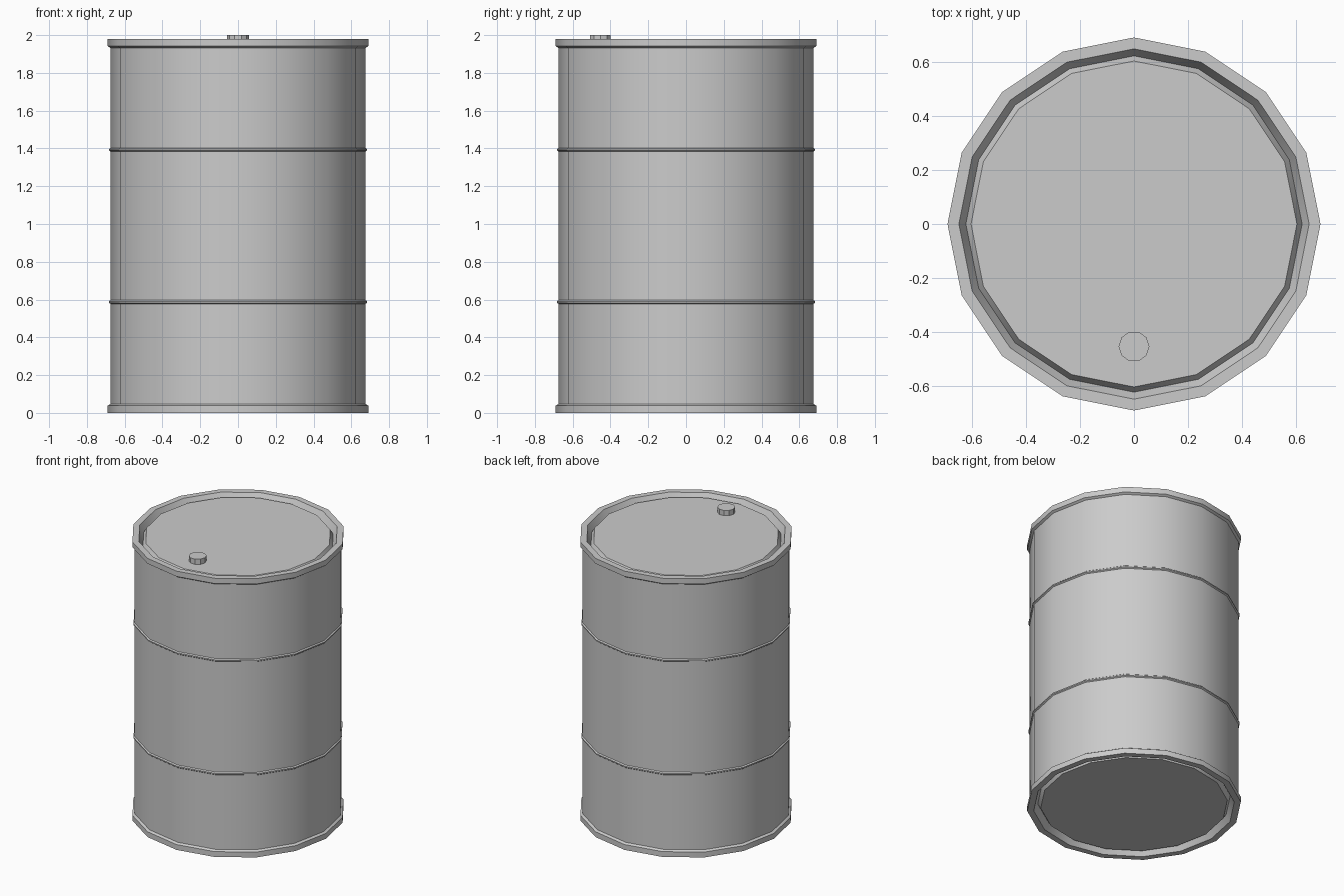
import bpy, bmesh
from math import cos, sin, pi

if "Cube" in bpy.data.objects:
    bpy.data.objects.remove(bpy.data.objects["Cube"])


def lathe(name, profile, sides, center=(0, 0)):
    """Revolve an (r, z) profile, listed bottom to top, and cap both ends."""
    cx, cy = center
    bm = bmesh.new()
    rings = [[bm.verts.new((cx + r * cos(2 * pi * i / sides),
                            cy + r * sin(2 * pi * i / sides), z))
              for i in range(sides)] for r, z in profile]
    for a, b in zip(rings, rings[1:]):
        for i in range(sides):
            j = (i + 1) % sides
            bm.faces.new((a[i], a[j], b[j], b[i]))
    bm.faces.new(rings[0][::-1])
    bm.faces.new(rings[-1])
    bmesh.ops.recalc_face_normals(bm, faces=bm.faces)
    mesh = bpy.data.meshes.new(name)
    bm.to_mesh(mesh)
    bm.free()
    ob = bpy.data.objects.new(name, mesh)
    bpy.context.collection.objects.link(ob)
    bpy.context.view_layer.objects.active = ob
    ob.select_set(True)
    bpy.ops.object.shade_smooth_by_angle(angle=pi / 6)
    ob.select_set(False)
    return ob


HEIGHT = 1.98

# Lower half: recessed end plate, groove, rim, wall and reinforcing ridge
half = [(0.603, 0.017), (0.622, 0.05), (0.648, 0.0), (0.69, 0.0),
        (0.69, 0.038), (0.675, 0.048),
        (0.675, 0.577), (0.683, 0.583), (0.683, 0.591), (0.675, 0.597)]
# Upper half mirrors the lower one
profile = half + [(r, HEIGHT - z) for r, z in reversed(half)]
lathe("drum_body", profile, 16)

# Filler cap on the lid
lathe("filler_cap", [(0.057, 1.955), (0.057, 2.0)], 10, (0, -0.453))
